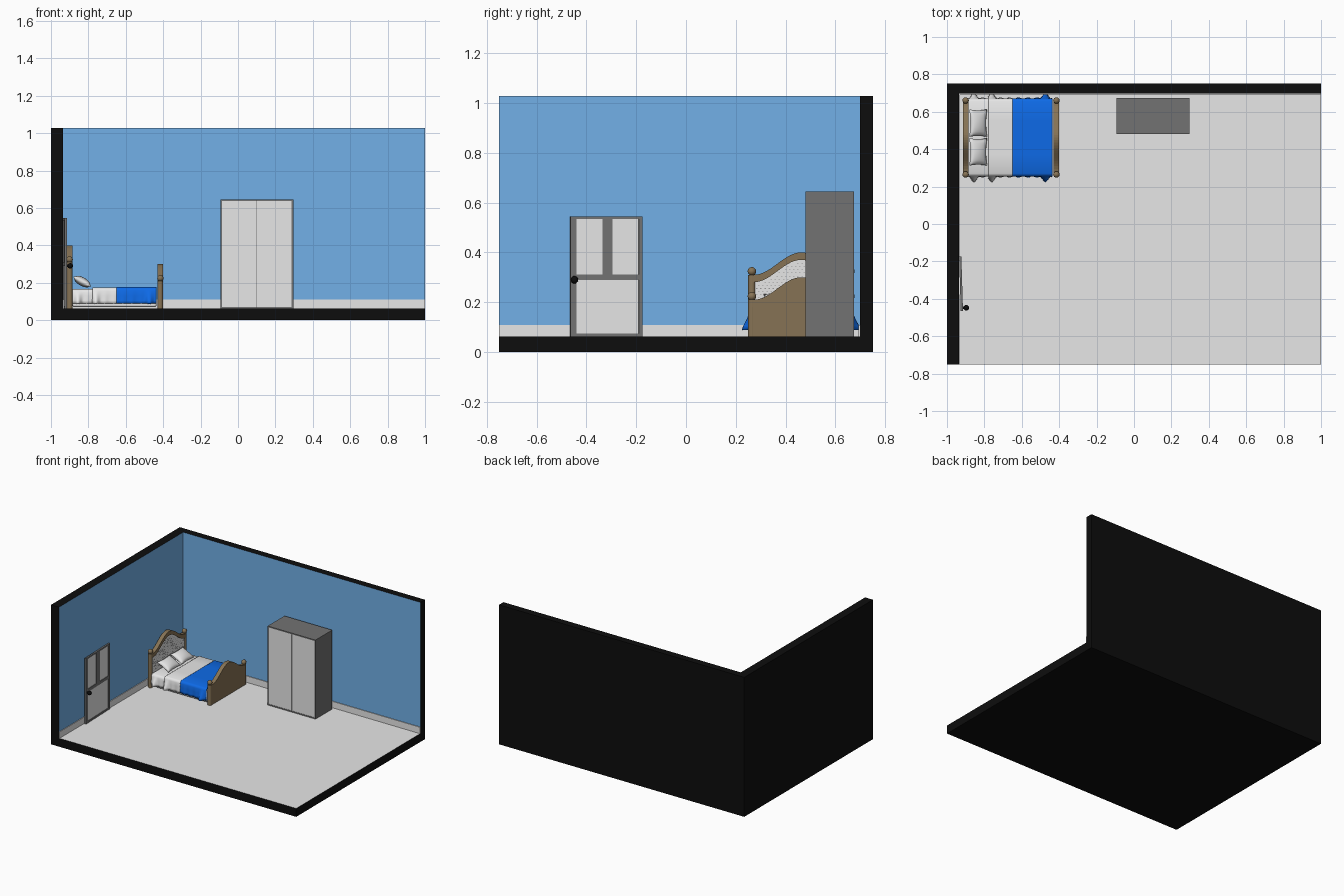
import bpy, bmesh, math
from mathutils import Matrix

if "Cube" in bpy.data.objects:
    bpy.data.objects.remove(bpy.data.objects["Cube"])

def mat(name, r, g, b):
    m = bpy.data.materials.new(name)
    m.diffuse_color = (r, g, b, 1)
    m.use_nodes = True
    m.node_tree.nodes["Principled BSDF"].inputs["Base Color"].default_value = m.diffuse_color
    return m

BLACK = mat("black", 0.004, 0.004, 0.004)
WALL = mat("wall blue", 0.20, 0.515, 0.95)
LIGHT = mat("light grey", 0.8, 0.8, 0.8)
DARK = mat("dark grey", 0.17, 0.17, 0.17)
BROWN = mat("wood brown", 0.24, 0.17, 0.09)
BLUE = mat("blanket blue", 0.005, 0.168, 0.93)
LINE = mat("weave grey", 0.32, 0.32, 0.32)

def finish(name, bm, *mats, smooth=False):
    me = bpy.data.meshes.new(name)
    bmesh.ops.recalc_face_normals(bm, faces=bm.faces)
    if smooth:
        for f in bm.faces:
            f.smooth = True
    bm.to_mesh(me)
    bm.free()
    ob = bpy.data.objects.new(name, me)
    bpy.context.collection.objects.link(ob)
    for m in mats:
        me.materials.append(m)
    return ob

def add_box(bm, lo, hi):
    c = [(a + b) / 2 for a, b in zip(lo, hi)]
    s = [b - a for a, b in zip(lo, hi)]
    bmesh.ops.create_cube(bm, size=1, matrix=Matrix.Translation(c) @ Matrix.Diagonal((*s, 1)))

def box(name, lo, hi, m, inner=None, axis=0, sign=1):
    """Box; the face pointing along sign*axis may take a second colour."""
    bm = bmesh.new()
    add_box(bm, lo, hi)
    bm.normal_update()
    if inner:
        for f in bm.faces:
            if f.normal[axis] * sign > 0.9:
                f.material_index = 1
    return finish(name, bm, m, *([inner] if inner else []))

def boxes(name, items, m):
    bm = bmesh.new()
    for lo, hi in items:
        add_box(bm, lo, hi)
    return finish(name, bm, m)

def prism(name, pts, x0, x1, m):
    """Extrude a y-z outline from x0 to x1."""
    bm = bmesh.new()
    f = bm.faces.new([bm.verts.new((x0, y, z)) for y, z in pts])
    r = bmesh.ops.extrude_face_region(bm, geom=[f])
    bmesh.ops.translate(bm, vec=(x1 - x0, 0, 0),
                        verts=[v for v in r["geom"] if isinstance(v, bmesh.types.BMVert)])
    return finish(name, bm, m)

# Room shell: black outside, coloured inside
F = 0.062
box("floor", (-1, -0.75, 0), (1, 0.75, F), BLACK, LIGHT, 2, 1)
box("left_wall", (-1, -0.75, F), (-0.936, 0.75, 1.028), BLACK, WALL, 0, 1)
box("back_wall", (-0.936, 0.698, F), (1, 0.75, 1.028), BLACK, WALL, 1, -1)
box("left_baseboard", (-0.936, -0.75, F), (-0.931, 0.698, 0.109), LIGHT)
box("back_baseboard", (-0.931, 0.693, F), (1, 0.698, 0.109), LIGHT)

# Wardrobe
wx0, wx1, wz = -0.094, 0.296, 0.645
box("wardrobe_body", (wx0, 0.49, F), (wx1, 0.675, wz), DARK)
boxes("wardrobe_frame", [
    ((wx0, 0.48, F), (wx0 + 0.009, 0.49, wz)), ((wx1 - 0.009, 0.48, F), (wx1, 0.49, wz)),
    ((wx0 + 0.009, 0.48, F), (wx1 - 0.009, 0.49, F + 0.009)),
    ((wx0 + 0.009, 0.48, wz - 0.009), (wx1 - 0.009, 0.49, wz))], DARK)
for i, (a, b) in enumerate([(wx0 + 0.009, 0.0995), (0.1015, wx1 - 0.009)]):
    box(f"wardrobe_door_{i}", (a, 0.482, F + 0.009), (b, 0.49, wz - 0.009), LIGHT)

# Room door, slightly ajar, in hinge coordinates
H = 0.483
frame = boxes("door_frame", [
    ((0, -0.29, 0), (0.012, -0.265, H)), ((0, -0.015, 0), (0.012, 0, H)),
    ((0, -0.265, 0), (0.012, -0.015, 0.013)), ((0, -0.265, H - 0.011), (0.012, -0.015, H)),
    ((0, -0.265, 0.228), (0.012, -0.015, 0.25)), ((0, -0.16, 0.25), (0.012, -0.12, H - 0.011))], DARK)
panel = box("door_panels", (0.002, -0.266, 0.012), (0.008, -0.014, H - 0.01), LIGHT)
bm = bmesh.new()
bmesh.ops.create_uvsphere(bm, u_segments=16, v_segments=10, radius=0.015,
                          matrix=Matrix.Translation((0.03, -0.274, 0.228)))
bmesh.ops.create_cone(bm, cap_ends=True, segments=12, radius1=0.007, radius2=0.007, depth=0.03,
                      matrix=Matrix.Translation((0.015, -0.274, 0.228)) @ Matrix.Rotation(math.pi / 2, 4, 'Y'))
knob = finish("door_knob", bm, BLACK, smooth=True)
for ob in (frame, panel, knob):
    ob.location = (-0.935, -0.175, F)
    ob.rotation_euler.z = 0.03

# Bed ends: arched trim, panel and ball-topped posts
CY = 0.4625
def arch(y, base):
    return base + 0.09 * (0.5 + 0.5 * math.cos(math.pi * min(abs(y - CY) / 0.19, 1)))

ys = [CY - 0.195 + 0.39 * i / 28 for i in range(29)]
for name, x0, base in (("headboard", -0.915, 0.31), ("footboard", -0.43, 0.21)):
    x1 = x0 + 0.03
    top = [(y, arch(y, base)) for y in ys]
    low = [(y, z - 0.03) for y, z in top]
    prism(name + "_trim", top + low[::-1], x0, x1, BROWN)
    pm = LIGHT if name == "headboard" else BROWN
    inset = 0.007 if name == "headboard" else 0.001
    prism(name + "_panel", low + [(ys[-1], F), (ys[0], F)], x0 + inset, x1 - inset, pm)
    bm = bmesh.new()
    for y in (CY - 0.198, CY + 0.198):
        bmesh.ops.create_cone(bm, cap_ends=True, segments=16, radius1=0.015, radius2=0.015,
                              depth=base - F, matrix=Matrix.Translation((x0 + 0.015, y, (base + F) / 2)))
        bmesh.ops.create_uvsphere(bm, u_segments=16, v_segments=10, radius=0.017,
                                  matrix=Matrix.Translation((x0 + 0.015, y, base + 0.014)))
    ob = finish(name + "_posts", bm, BROWN, smooth=True)
    bpy.context.view_layer.objects.active = ob
    ob.select_set(True)
    bpy.ops.object.shade_smooth_by_angle()
    ob.select_set(False)

# Woven marks on the headboard panel
marks = []
for r in range(16):
    z = 0.18 + r * 0.0125
    for c in range(22):
        y = CY - 0.178 + c * 0.0165 + (r % 2) * 0.008
        if z < arch(y, 0.31) - 0.04 and y < CY + 0.178:
            marks.append(((-0.893, y - 0.003, z - 0.0012), (-0.891, y + 0.003, z + 0.0012)))
boxes("headboard_weave", marks, LINE)

# Mattress
mt = box("mattress", (-0.885, CY - 0.2, 0.07), (-0.435, CY + 0.2, 0.162), LIGHT)
bv = mt.modifiers.new("bevel", 'BEVEL')
bv.width, bv.segments = 0.012, 3

# Draped bedding with flared folds
def cloth(name, x0, x1, top, m, flares):
    bm = bmesh.new()
    n, rows = 24, []
    for i in range(n + 1):
        x = x0 + (x1 - x0) * i / n
        k = sum(math.exp(-((x - f) / 0.018) ** 2) for f in flares)
        k += 0.12 * (1 + math.sin(x * 130))
        half = [(0.206 + 0.025 * k, 0.088), (0.206 + 0.02 * k, 0.105), (0.206 + 0.009 * k, 0.13),
                (0.206, top - 0.016), (0.202, top - 0.005), (0.192, top), (0.09, top)]
        prof = [(-w, z) for w, z in half] + [(w, z) for w, z in half[::-1]]
        rows.append([bm.verts.new((x, CY + y, z)) for y, z in prof])
    for a, b in zip(rows, rows[1:]):
        for j in range(len(a) - 1):
            bm.faces.new((a[j], a[j + 1], b[j + 1], b[j]))
    ob = finish(name, bm, m, smooth=True)
    s = ob.modifiers.new("thickness", 'SOLIDIFY')
    s.thickness = 0.004
    s.offset = 0

cloth("sheet", -0.885, -0.778, 0.164, LIGHT, [-0.855])
cloth("white_cover", -0.778, -0.648, 0.172, LIGHT, [-0.76])
cloth("blue_blanket", -0.650, -0.437, 0.174, BLUE, [-0.475])

# Pillows: two puffed grids welded at the rim, leaning on the headboard
for i, y in enumerate((CY - 0.077, CY + 0.077)):
    bm = bmesh.new()
    for s in (1, -1):
        r = bmesh.ops.create_grid(bm, x_segments=12, y_segments=12, size=1)
        for v in r["verts"]:
            u, w = v.co.x, v.co.y
            puff = max((1 - u * u) * (1 - w * w), 0) ** 0.5
            v.co = (0.054 * u * (1 - 0.1 * (1 - w * w)), 0.074 * w * (1 - 0.08 * (1 - u * u)), s * 0.023 * puff)
    bmesh.ops.remove_doubles(bm, verts=bm.verts, dist=0.0001)
    bm.transform(Matrix.Translation((-0.833, y, 0.206)) @ Matrix.Rotation(0.5, 4, 'Y'))
    finish(f"pillow_{i}", bm, LIGHT, smooth=True)
